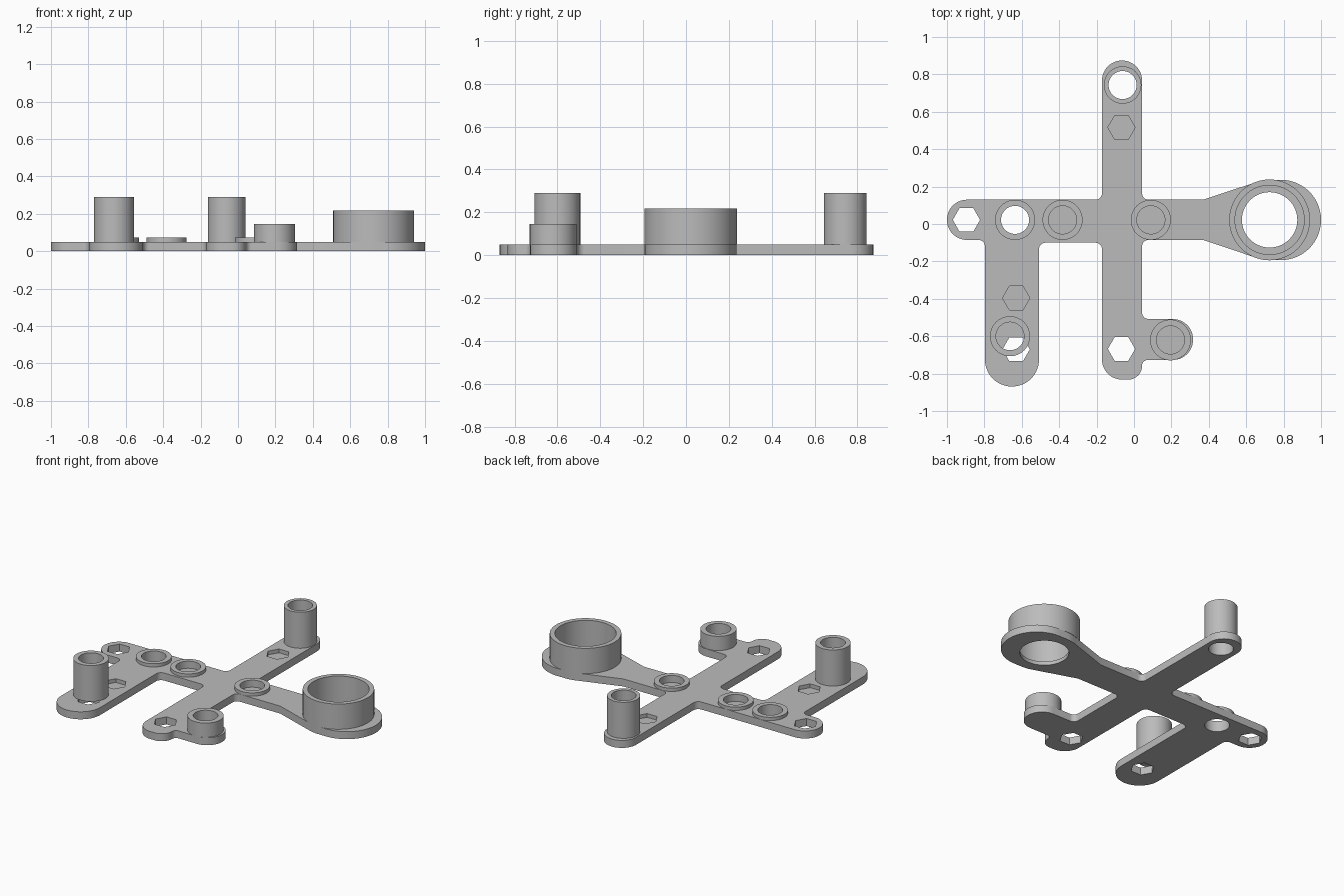
import bpy, bmesh
from math import cos, sin, tan, pi, radians
from mathutils import Vector

cube = bpy.data.objects.get("Cube")
if cube:
    bpy.data.objects.remove(cube, do_unlink=True)

PLATE = 0.05      # plate thickness
FLOOR = 0.025     # floor height of blind pockets
BORE = 0.075      # bore of the small sockets
HEX = 0.073       # corner radius of the hex nut pockets
AXIS = 0.022      # y of the long arm's centre line
FILLET = 0.035

grey = bpy.data.materials.new("plain grey")
grey.use_nodes = True
grey.diffuse_color = (0.5, 0.5, 0.5, 1)
grey.node_tree.nodes["Principled BSDF"].inputs["Base Color"].default_value = (0.5, 0.5, 0.5, 1)


def make_object(name, bm):
    bmesh.ops.recalc_face_normals(bm, faces=bm.faces)
    mesh = bpy.data.meshes.new(name)
    bm.to_mesh(mesh)
    bm.free()
    mesh.materials.append(grey)
    obj = bpy.data.objects.new(name, mesh)
    bpy.context.collection.objects.link(obj)
    return obj


def select(obj):
    bpy.ops.object.select_all(action='DESELECT')
    obj.select_set(True)
    bpy.context.view_layer.objects.active = obj


def smooth(obj):
    select(obj)
    bpy.ops.object.shade_smooth_by_angle(angle=radians(30))


def rounded(corners):
    """Replace each (x, y, radius) corner by a tangent arc."""
    points = []
    for i, (x, y, r) in enumerate(corners):
        p = Vector((x, y))
        if r == 0:
            points.append(p)
            continue
        a = (Vector(corners[i - 1][:2]) - p).normalized()
        b = (Vector(corners[(i + 1) % len(corners)][:2]) - p).normalized()
        half = a.angle(b) / 2
        centre = p + (a + b).normalized() * (r / sin(half))
        start = p + a * (r / tan(half)) - centre
        turn = pi - 2 * half
        if start.x * (p - centre).y - start.y * (p - centre).x < 0:
            turn = -turn
        steps = max(4, int(abs(turn) / radians(6)))
        for k in range(steps + 1):
            t = turn * k / steps
            points.append(centre + Vector((start.x * cos(t) - start.y * sin(t),
                                           start.x * sin(t) + start.y * cos(t))))
    return points


def prism(name, points, z0, z1):
    bm = bmesh.new()
    face = bm.faces.new([bm.verts.new((p[0], p[1], z0)) for p in points])
    top = bmesh.ops.extrude_face_region(bm, geom=[face])["geom"]
    bmesh.ops.translate(bm, vec=(0, 0, z1 - z0),
                        verts=[v for v in top if isinstance(v, bmesh.types.BMVert)])
    return make_object(name, bm)


def circle(x, y, r, sides):
    return [(x + r * cos(2 * pi * k / sides), y + r * sin(2 * pi * k / sides))
            for k in range(sides)]


def tube(name, x, y, outer, inner, top, sides=64):
    """Hollow cylinder standing on the plate."""
    bm = bmesh.new()
    rings = [[bm.verts.new((px, py, z)) for px, py in circle(x, y, r, sides)]
             for r, z in ((outer, PLATE), (outer, top), (inner, top), (inner, PLATE))]
    for i in range(4):
        a, b = rings[i], rings[(i + 1) % 4]
        for k in range(sides):
            n = (k + 1) % sides
            bm.faces.new((a[k], a[n], b[n], b[k]))
    smooth(make_object(name, bm))


def cut(target, x, y, r, sides, floor):
    cutter = prism("cutter", circle(x, y, r, sides), floor, PLATE + 0.1)
    cutter.hide_render = True
    mod = target.modifiers.new("hole", 'BOOLEAN')
    mod.operation = 'DIFFERENCE'
    mod.solver = 'EXACT'
    mod.object = cutter
    select(target)
    bpy.ops.object.modifier_apply(modifier=mod.name)
    bpy.data.objects.remove(cutter, do_unlink=True)


# Plate outline, clockwise from the left end of the long arm
top_y, low_y = 0.13, -0.085
outline = [
    (-1.0, low_y, 0.107), (-1.0, top_y, 0.107),
    (-0.171, top_y, FILLET),
    (-0.171, 0.874, 0.1065), (0.043, 0.874, 0.1065),        # back arm
    (0.043, top_y, FILLET),
    (0.37, top_y, 0), (0.69, 0.236, 0.214),                 # round right end
    (1.0, 0.236, 0.214), (1.0, -0.193, 0.214),
    (0.69, -0.193, 0.214), (0.37, low_y, 0),
    (0.043, low_y, FILLET),
    (0.043, -0.508, FILLET),                                # side branch
    (0.316, -0.508, 0.109), (0.316, -0.727, 0.109),
    (0.043, -0.727, 0.03),
    (0.043, -0.832, 0.074), (-0.171, -0.832, 0.107),        # front arm
    (-0.171, -0.10, FILLET), (-0.508, -0.10, FILLET),
    (-0.508, -0.869, 0.144), (-0.797, -0.869, 0.144),       # left-hand leg
    (-0.797, low_y, FILLET),
]
plate = prism("base_plate", rounded(outline), 0, PLATE)

# Sockets: name, x, y, outer radius, top height, bored through
sockets = [
    ("back_post", -0.061, 0.743, 0.10, 0.29, True),
    ("leg_post", -0.663, -0.60, 0.107, 0.29, False),
    ("branch_post", 0.195, -0.62, 0.109, 0.145, False),
    ("outer_ring", -0.636, AXIS, 0.107, 0.072, True),
    ("middle_ring", -0.382, AXIS, 0.107, 0.072, False),
    ("inner_ring", 0.09, AXIS, 0.107, 0.072, False),
]
for name, x, y, outer, top, through in sockets:
    tube(name, x, y, outer, BORE, top)
    cut(plate, x, y, BORE, 64, -0.1 if through else FLOOR)

# Large cup with a stepped bore
tube("large_cup", 0.725, AXIS, 0.216, 0.185, 0.218, 96)
cut(plate, 0.725, AXIS, 0.185, 96, FLOOR)
cut(plate, 0.725, AXIS, 0.148, 96, -0.1)

# Hex nut pockets, some open below
for x, y, through in [(-0.896, AXIS, True), (-0.63, -0.67, True), (-0.067, -0.668, True),
                      (-0.63, -0.396, False), (-0.067, 0.516, False)]:
    cut(plate, x, y, HEX, 6, -0.1 if through else FLOOR)
smooth(plate)
